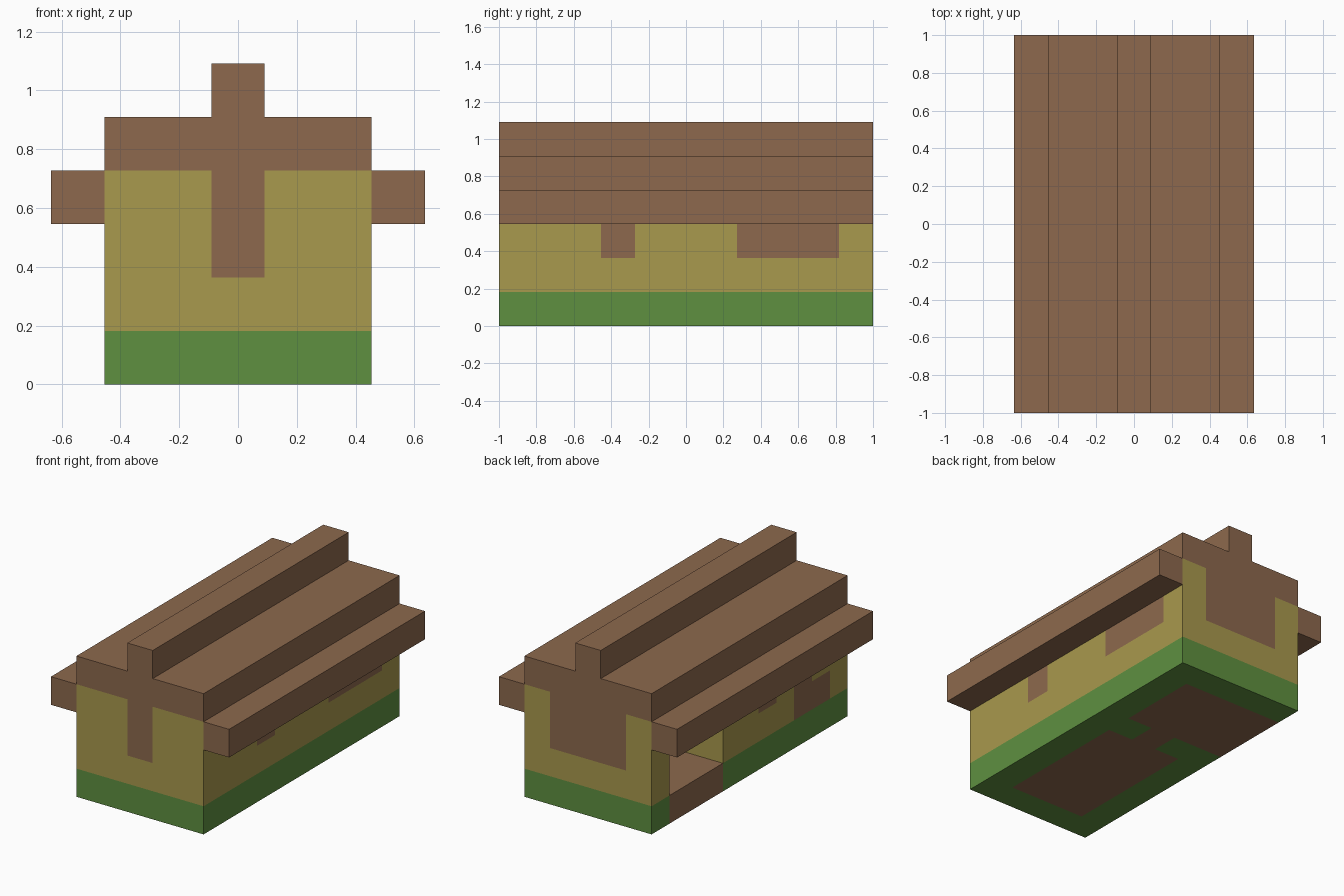
import bpy
import bmesh
from mathutils import Vector

if "Cube" in bpy.data.objects:
    bpy.data.objects.remove(bpy.data.objects["Cube"], do_unlink=True)

# House grid: width, length, and the size of one block
WIDE, LONG = 5, 11
UNIT = 2 / LONG


def material(name, colour):
    mat = bpy.data.materials.new(name)
    mat.use_nodes = True
    mat.diffuse_color = (*colour, 1)
    mat.node_tree.nodes["Principled BSDF"].inputs["Base Color"].default_value = (*colour, 1)
    return mat


MATERIALS = [
    material("brown_wood", (0.266, 0.141, 0.075)),
    material("straw_plaster", (0.397, 0.319, 0.075)),
    material("green_base", (0.114, 0.279, 0.051)),
]
BROWN, STRAW, GREEN = range(3)
EMPTY = None

parts = {}


def part(name, xs, ys, zs, rule):
    """Fill a block range; rule(x, y, z) gives the colour or EMPTY."""
    cells = {(x, y, z): rule(x, y, z) for x in xs for y in ys for z in zs}
    parts[name] = {c: m for c, m in cells.items() if m is not EMPTY}


def brown(*args):
    return BROWN


INNER_X, INNER_Y = range(1, WIDE - 1), range(1, LONG - 1)
ALL_X, ALL_Y = range(WIDE), range(LONG)
WALL_Z = range(1, 4)
DOOR_Y = range(7, 10)
PARTITION_Y = 6


# Base: green footing under every wall, brown floor in rooms and doorways
def base_colour(x, y, z):
    room = x in INNER_X and y in INNER_Y and (y != PARTITION_Y or x == 2)
    return BROWN if room or (x == 0 and y in DOOR_Y) else GREEN


# Long walls: windows tucked under the eaves, wide doorway on the right
def left_colour(x, y, z):
    return BROWN if z >= 2 and (y == 3 or y in DOOR_Y) else STRAW


def right_colour(x, y, z):
    if y in DOOR_Y and z < 3:
        return EMPTY
    window = y == 4 and z >= 2
    panel = y == 2 or (y == 1 and z == 1)
    return BROWN if window or panel else STRAW


# Gable walls: narrow brown panel in front, wide one behind
def front_colour(x, y, z):
    return BROWN if x == 2 and z >= 2 else STRAW


def back_colour(x, y, z):
    return BROWN if x in INNER_X and z >= 2 else STRAW


def partition_colour(x, y, z):
    return EMPTY if x == 2 and z < 3 else STRAW


part("base", ALL_X, ALL_Y, [0], base_colour)
part("front_wall", ALL_X, [0], WALL_Z, front_colour)
part("back_wall", ALL_X, [LONG - 1], WALL_Z, back_colour)
part("left_wall", [WIDE - 1], INNER_Y, WALL_Z, left_colour)
part("right_wall", [0], INNER_Y, WALL_Z, right_colour)
part("partition", INNER_X, [PARTITION_Y], WALL_Z, partition_colour)
part("right_eave", [-1], ALL_Y, [3], brown)
part("left_eave", [WIDE], ALL_Y, [3], brown)
part("roof_slab", ALL_X, ALL_Y, [4], brown)
part("roof_ridge", [2], ALL_Y, [5], brown)

# Build each part with only its exposed block faces
occupied = set().union(*parts.values())
origin = Vector((WIDE / 2, LONG / 2, 0))
for name, cells in parts.items():
    bm = bmesh.new()
    for cell, colour in cells.items():
        for axis in range(3):
            for side in (0, 1):
                step = Vector((0, 0, 0))
                step[axis] = 2 * side - 1
                if tuple(int(a + b) for a, b in zip(cell, step)) in occupied:
                    continue
                u, v = Vector((0, 0, 0)), Vector((0, 0, 0))
                u[(axis + 1) % 3] = v[(axis + 2) % 3] = 1
                corner = Vector(cell) - origin
                corner[axis] += side
                ring = [corner, corner + u, corner + u + v, corner + v]
                if not side:
                    ring.reverse()
                face = bm.faces.new([bm.verts.new(p * UNIT) for p in ring])
                face.material_index = colour
    bmesh.ops.remove_doubles(bm, verts=bm.verts, dist=0.001)
    mesh = bpy.data.meshes.new(name)
    bm.to_mesh(mesh)
    bm.free()
    for mat in MATERIALS:
        mesh.materials.append(mat)
    bpy.context.collection.objects.link(bpy.data.objects.new(name, mesh))
